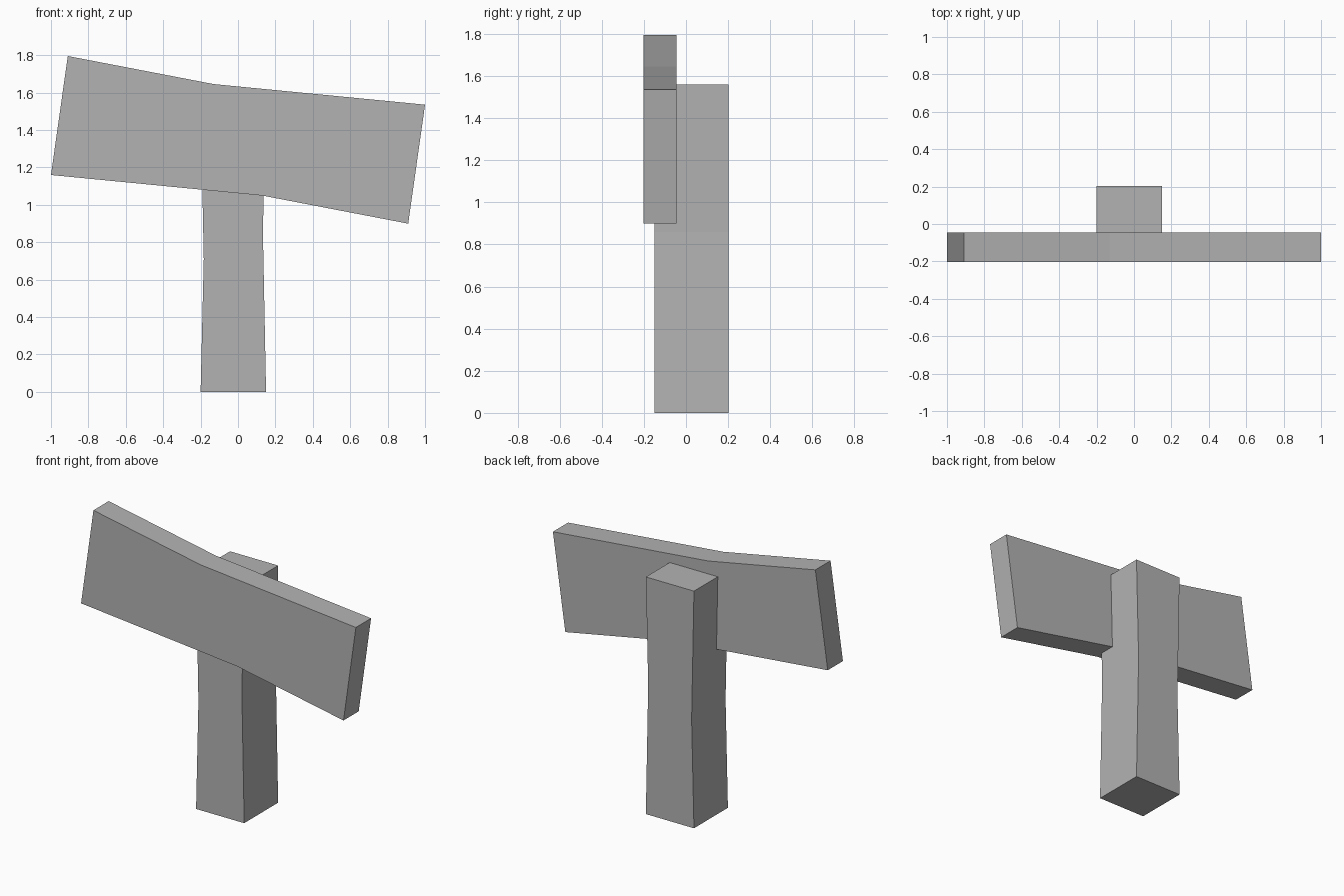
import bpy
import bmesh

cube = bpy.data.objects.get("Cube")
if cube:
    bpy.data.objects.remove(cube, do_unlink=True)

grey = bpy.data.materials.new("plain grey")
grey.use_nodes = True
colour = (0.45, 0.45, 0.45, 1)
grey.diffuse_color = colour
grey.node_tree.nodes["Principled BSDF"].inputs["Base Color"].default_value = colour


def extrude_profile(name, profile, front, back):
    """Extrude an x-z outline from y = front to y = back."""
    bm = bmesh.new()
    face = bm.faces.new([bm.verts.new((x, front, z)) for x, z in profile])
    result = bmesh.ops.extrude_face_region(bm, geom=[face])
    verts = [v for v in result["geom"] if isinstance(v, bmesh.types.BMVert)]
    bmesh.ops.translate(bm, verts=verts, vec=(0, back - front, 0))
    bmesh.ops.recalc_face_normals(bm, faces=bm.faces[:])
    mesh = bpy.data.meshes.new(name)
    bm.to_mesh(mesh)
    bm.free()
    mesh.materials.append(grey)
    obj = bpy.data.objects.new(name, mesh)
    bpy.context.collection.objects.link(obj)
    return obj


# Post, slightly pinched at mid height
post = [(-0.2, 0), (0.15, 0), (0.133, 0.86), (0.15, 1.56), (-0.2, 1.56), (-0.183, 0.71)]
extrude_profile("post", post, -0.15, 0.203)

# Tilted board: half the outline, repeated by a half turn about its centre
centre_z = 1.347
half = [(-0.91, 1.795), (-0.13, 1.645), (1.0, 1.535)]
board = half + [(-x, 2 * centre_z - z) for x, z in half]
extrude_profile("sign_board", board, -0.203, -0.045)
